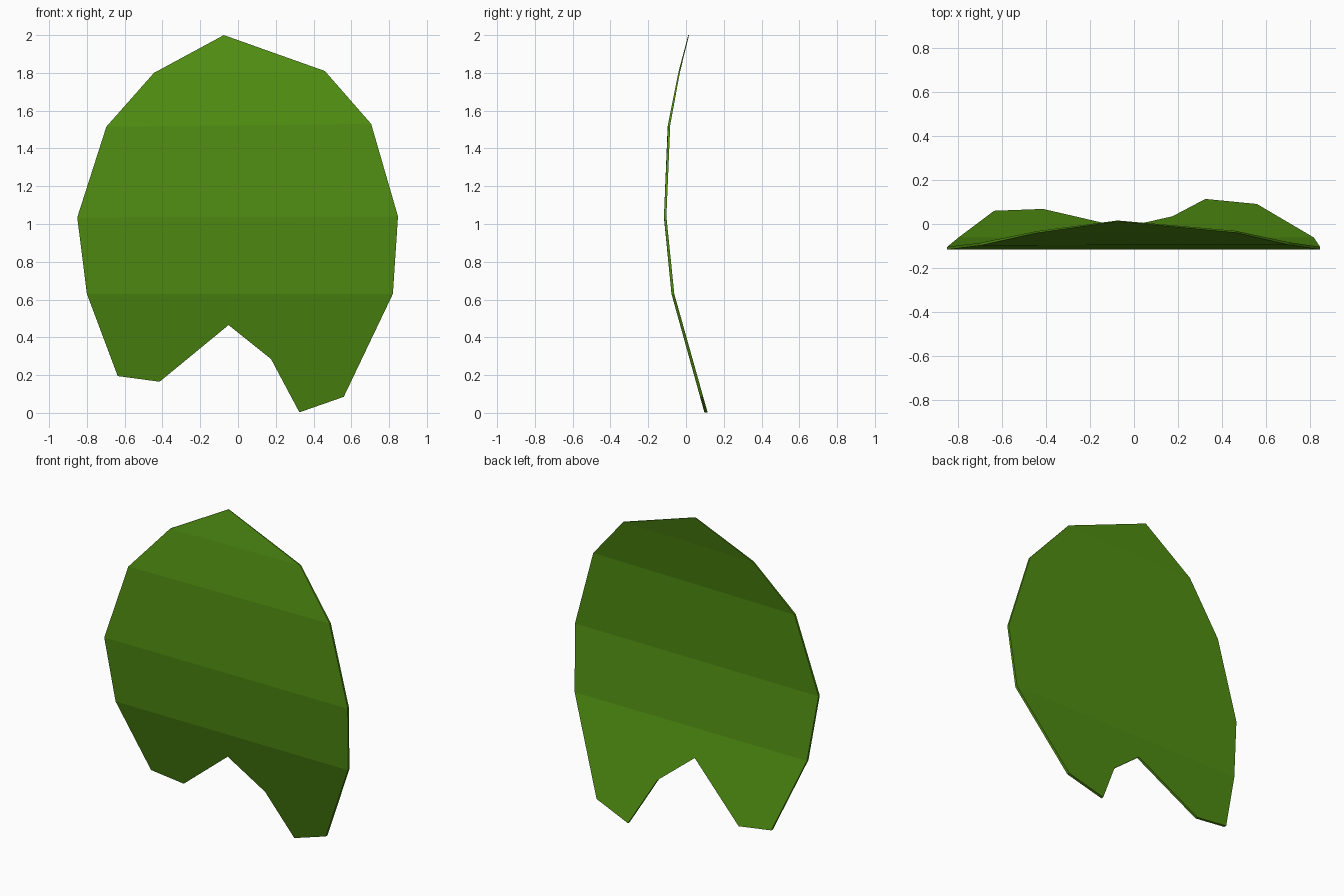
import bpy
import bmesh

old = bpy.data.objects.get("Cube")
if old:
    bpy.data.objects.remove(old, do_unlink=True)

# Leaf colour
green = bpy.data.materials.new("leaf_green")
green.use_nodes = True
colour = (0.08, 0.27, 0.006, 1)
green.diffuse_color = colour
bsdf = green.node_tree.nodes["Principled BSDF"]
bsdf.inputs["Base Color"].default_value = colour
bsdf.inputs["Roughness"].default_value = 0.8

# Outline (x, z): tip, right edge down, notched base, left edge up
left_edge = [(0.46, 1.81), (0.705, 1.53), (0.847, 1.04), (0.82, 0.63)]
base = [(0.56, 0.085), (0.325, 0.003), (0.175, 0.285), (-0.05, 0.465),
        (-0.415, 0.165), (-0.637, 0.195)]
right_edge = [(-0.80, 0.63), (-0.851, 1.035), (-0.697, 1.515), (-0.445, 1.80)]
outline = [(-0.075, 2.0)] + left_edge + base + right_edge

# Curl of the blade: (z, front depth, thickness)
curl = [(0.0, 0.098, 0.017), (0.63, -0.077, 0.015), (1.035, -0.117, 0.013),
        (1.52, -0.097, 0.012), (1.805, -0.04, 0.008), (2.0, 0.012, 0.004)]


def depth(z):
    """Front depth and thickness of the blade at height z."""
    for (z0, y0, t0), (z1, y1, t1) in zip(curl, curl[1:]):
        if z <= z1:
            k = (z - z0) / (z1 - z0)
            return y0 + k * (y1 - y0), t0 + k * (t1 - t0)
    return curl[-1][1:]


bm = bmesh.new()
front, back = [], []
for x, z in outline:
    y, t = depth(z)
    front.append(bm.verts.new((x, y, z)))
    back.append(bm.verts.new((x, y + t, z)))

# Folded panels on both sides: top triangle, cross bands, notched bottom
n = len(outline)
folds = len(left_edge)
panels = [[0, 1, n - 1]]
panels += [[i, i + 1, n - i - 1, n - i] for i in range(1, folds)]
panels.append(list(range(folds, n - folds + 1)))
for panel in panels:
    bm.faces.new([front[i] for i in panel])
    bm.faces.new([back[i] for i in reversed(panel)])

# Thin rim joining both sides
for i in range(n):
    j = (i + 1) % n
    bm.faces.new((front[j], front[i], back[i], back[j]))
bmesh.ops.recalc_face_normals(bm, faces=bm.faces)

mesh = bpy.data.meshes.new("leaf")
bm.to_mesh(mesh)
bm.free()
mesh.materials.append(green)
leaf = bpy.data.objects.new("leaf", mesh)
bpy.context.collection.objects.link(leaf)
